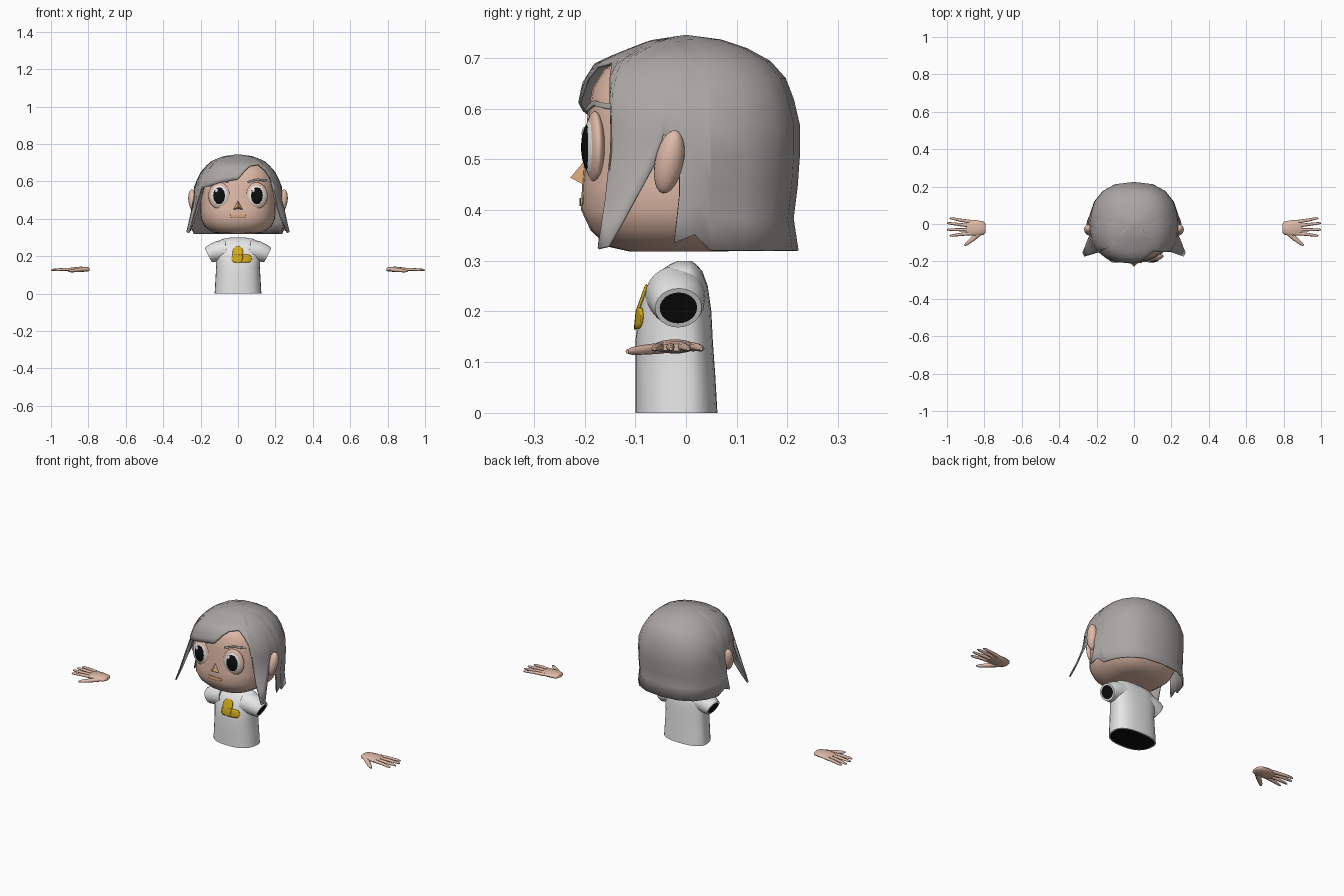
import bpy, bmesh, math
from mathutils import Vector, Matrix

if "Cube" in bpy.data.objects:
    bpy.data.objects.remove(bpy.data.objects["Cube"])

COLORS = {
    "skin": (0.74, 0.49, 0.39), "hair_grey": (0.40, 0.38, 0.37),
    "white": (0.86, 0.86, 0.86), "black": (0.004, 0.004, 0.004),
    "gold": (0.68, 0.42, 0.01), "tan": (0.68, 0.38, 0.19),
}
MATS = {}
for key, c in COLORS.items():
    MATS[key] = bpy.data.materials.new(key)
    MATS[key].diffuse_color = (*c, 1)


def finish(bm, name, mats, angle=45):
    bmesh.ops.recalc_face_normals(bm, faces=bm.faces)
    me = bpy.data.meshes.new(name)
    bm.to_mesh(me)
    bm.free()
    ob = bpy.data.objects.new(name, me)
    bpy.context.collection.objects.link(ob)
    for m in mats:
        me.materials.append(MATS[m])
    bpy.ops.object.select_all(action='DESELECT')
    ob.select_set(True)
    bpy.context.view_layer.objects.active = ob
    if angle:
        bpy.ops.object.shade_smooth_by_angle(angle=math.radians(angle))
    return ob


def bridge(bm, rings, closed=True):
    for a, b in zip(rings, rings[1:]):
        n = len(a)
        for i in range(n if closed else n - 1):
            j = (i + 1) % n
            bm.faces.new((a[i], a[j], b[j], b[i]))


# Body sections: rows of (height, half width, front depth, back depth)
def section(rows, z):
    if z <= rows[0][0]:
        return rows[0][1:]
    for a, b in zip(rows, rows[1:]):
        if z <= b[0]:
            k = (z - a[0]) / (b[0] - a[0])
            return [p + (q - p) * k for p, q in zip(a[1:], b[1:])]
    return rows[-1][1:]


def surf(rows, t, z):
    w, f, b = section(rows, z)
    s, c = math.sin(t), math.cos(t)
    x = math.copysign(w * abs(s) ** 0.8, s)
    return Vector((x, -f * abs(c) ** 0.8 if c > 0 else b * abs(c) ** 0.9, z))


def loft(rows, n=32):
    bm = bmesh.new()
    rings = [[bm.verts.new(surf(rows, math.tau * i / n, r[0])) for i in range(n)] for r in rows]
    bridge(bm, rings)
    top = bm.faces.new(rings[-1])
    bottom = bm.faces.new(rings[0][::-1])
    return bm, bottom


def tube(bm, path, n=10):
    """Path points are (x, y, z, half width, half height); returns the end cap."""
    rings = []
    for i, p in enumerate(path):
        d = Vector(path[min(i + 1, len(path) - 1)][:3]) - Vector(path[max(i - 1, 0)][:3])
        side = d.cross(Vector((0, 0, 1))).normalized()
        up = side.cross(d).normalized()
        rings.append([bm.verts.new(Vector(p[:3]) + side * p[3] * math.cos(a) + up * p[4] * math.sin(a))
                      for a in (math.tau * k / n for k in range(n))])
    bridge(bm, rings)
    bm.faces.new(rings[0][::-1])
    return bm.faces.new(rings[-1])


def inset_black(bm, face, rim):
    bm.normal_update()
    bmesh.ops.inset_individual(bm, faces=[face], thickness=rim)
    face.material_index = 1


def plate(name, mat, rows, strokes, lift=0.004):
    """Rounded strokes (x0, z0, x1, z1, radius) laid on the front of a lofted body."""
    bm = bmesh.new()
    for x0, z0, x1, z1, r in strokes:
        a, d = Vector((x0, z0)), Vector((x1 - x0, z1 - z0))
        L = d.length
        d.normalize()
        nrm = Vector((-d.y, d.x))
        N, rings = 16, []
        for i in range(N + 1):
            s = -r * 0.98 + (L + 1.96 * r) * (0.5 - 0.5 * math.cos(math.pi * i / N))
            over = max(-s, s - L, 0)
            h = math.sqrt(r * r - over * over)
            ring = []
            for k in (-1, -0.5, 0, 0.5, 1):
                p = a + d * s + nrm * h * k
                w, f, _ = section(rows, p.y)
                y = -f * (1 - min(1, abs(p.x) / w) ** 2.5) ** 0.4
                ring.append(bm.verts.new((p.x, y - lift, p.y)))
            rings.append(ring)
        bridge(bm, rings, False)
    ob = finish(bm, name, [mat])
    m = ob.modifiers.new("thickness", 'SOLIDIFY')
    m.thickness, m.offset = 0.005, 0


def ball(name, mat, loc, scale, rot=(0, 0, 0), seg=24):
    bm = bmesh.new()
    bmesh.ops.create_uvsphere(bm, u_segments=seg, v_segments=seg // 2, radius=1)
    ob = finish(bm, name, [mat], 60)
    ob.location, ob.scale, ob.rotation_euler = loc, scale, rot


# Head
HEAD = [(.318, .09, .11, .08), (.328, .135, .155, .13), (.36, .18, .188, .17), (.4, .198, .207, .19),
        (.45, .201, .205, .2), (.52, .2, .198, .205), (.58, .2, .195, .2), (.64, .185, .185, .18),
        (.68, .16, .16, .15), (.71, .11, .1, .1), (.725, .06, .06, .06)]
bm, _ = loft(HEAD)
finish(bm, "head", ["skin"], 60)

# Hair: a cap whose lower edge follows a hemline around the head
HAIR = [(.32, .24, .215, .222), (.36, .235, .215, .21), (.41, .235, .215, .215), (.48, .24, .215, .225),
        (.57, .235, .215, .225), (.61, .22, .213, .215), (.65, .2, .205, .205), (.69, .165, .18, .172),
        (.71, .14, .135, .145), (.735, .08, .07, .08), (.745, .004, .004, .004)]
FRINGE = [(-51.5, .55), (-50, .568), (-38, .575), (-20, .595), (0, .612), (8, .66), (18, .685),
          (37, .692), (45, .66), (49, .62), (51, .53), (52, .42)]
SIDE = [(53, .325), (60, .33), (67, .385), (74, .45), (79, .50), (82, .55), (88, .52), (90, .43),
        (91, .335), (100, .352), (101, .32), (120, .32), (140, .32), (160, .32)]
HEM = [(-t, z) for t, z in reversed(SIDE)] + FRINGE + SIDE + [(180, .32)]
bm = bmesh.new()
rings = []
for f in (0, .02, .06, .12, .2, .3, .42, .55, .7, .85, 1):
    ring = []
    for t, hem in HEM:
        z = .745 - (.745 - hem) * f
        p = surf(HAIR, math.radians(t), z)
        if 50 < abs(t) <= 100:  # side locks flare out and forward
            k = max(0, (.5 - z) / .17)
            p.x += math.copysign(.064 if abs(t) < 85 else .02, t) * k
            p.y -= .03 * k
        ring.append(bm.verts.new(p))
    rings.append(ring)
bridge(bm, rings)
bm.faces.new(rings[0])
hair = finish(bm, "hair", ["hair_grey"], 50)
m = hair.modifiers.new("thickness", 'SOLIDIFY')
m.thickness, m.offset = 0.006, -1

# Eyes, ears and brows
for s, side in ((-1, "left"), (1, "right")):
    x, turn = s * .099, (0, 0, s * .15)
    ball(side + "_eyelid", "skin", (x, -.18, .524), (.06, .019, .071), turn)
    ball(side + "_eye_white", "white", (x, -.181, .524), (.053, .022, .063), turn)
    ball(side + "_pupil", "black", (x, -.182, .524), (.043, .0245, .056), turn)
    ball(side + "_eye_glint", "white", (x - .016, -.2, .552), (.01, .006, .012), turn, 12)
    ball(side + "_ear", "skin", (s * .238, -.033, .495), (.027, .028, .064), (-.2, s * .15, 0))
    plate(side + "_brow", "hair_grey", HEAD,
          [(s * .055, .598, s * .1, .611, .005), (s * .1, .611, s * .148, .604, .005)], .006)

# Nose and mouth
bm = bmesh.new()
base = [bm.verts.new(v) for v in ((-.03, -.198, .448), (.03, -.198, .448), (0, -.196, .502))]
tip = bm.verts.new((0, -.228, .464))
bm.faces.new(base)
for i in range(3):
    bm.faces.new((base[i], base[(i + 1) % 3], tip))
finish(bm, "nose", ["tan"], 0)
plate("mouth", "tan", HEAD, [(-.034, .416, .034, .416, .008)], .001)

# Shirt body with a dark opening underneath
SHIRT = [(0, .125, .1, .062), (.07, .121, .1, .058), (.14, .117, .1, .053), (.2, .121, .094, .05),
         (.25, .125, .076, .043), (.28, .11, .05, .032), (.293, .08, .032, .02), (.3, .04, .015, .01)]
bm, bottom = loft(SHIRT)
inset_black(bm, bottom, .006)
finish(bm, "shirt", ["white", "black"])

# Shirt emblem: two lobes of a tilted heart
plate("shirt_heart", "gold", SHIRT, [(-.002, .192, .0, .225, .028), (-.014, .187, .052, .187, .021)], .003)

# Sleeves with dark openings, and hands
FINGERS = [(.012, .98, .03), (-.01, .994, .004), (-.031, .994, -.03), (-.05, .98, -.062)]
for s, side in ((-1, "left"), (1, "right")):
    bm = bmesh.new()
    cap = tube(bm, [(s * .06, -.02, .232, .06, .058), (s * .11, -.018, .226, .056, .054),
                    (s * .14, -.016, .216, .052, .048), (s * .158, -.015, .207, .046, .043)], 24)
    inset_black(bm, cap, .009)
    finish(bm, side + "_sleeve", ["white", "black"])

    bm = bmesh.new()
    tube(bm, [(s * .793, -.022, .13, .022, .007), (s * .803, -.022, .13, .035, .012),
              (s * .84, -.022, .131, .042, .014), (s * .88, -.02, .13, .042, .011),
              (s * .897, -.02, .129, .036, .007)], 14)
    for y0, x1, y1 in FINGERS:
        ym = (y0 + y1) / 2
        tube(bm, [(s * .87, y0, .13, .0095, .009), (s * .93, ym, .13, .0085, .008),
                  (s * (x1 - .006), y1, .127, .0065, .006), (s * (x1 + .006), y1, .126, .003, .003)], 8)
    tube(bm, [(s * .825, -.045, .128, .016, .011), (s * .86, -.078, .125, .013, .01),
              (s * .895, -.106, .122, .009, .008), (s * .907, -.116, .121, .004, .004)], 8)
    finish(bm, side + "_hand", ["skin"], 60)

for m in bpy.data.materials:
    if m.users and not m.is_grease_pencil:
        m.use_nodes = True
        m.node_tree.nodes["Principled BSDF"].inputs["Base Color"].default_value = m.diffuse_color
